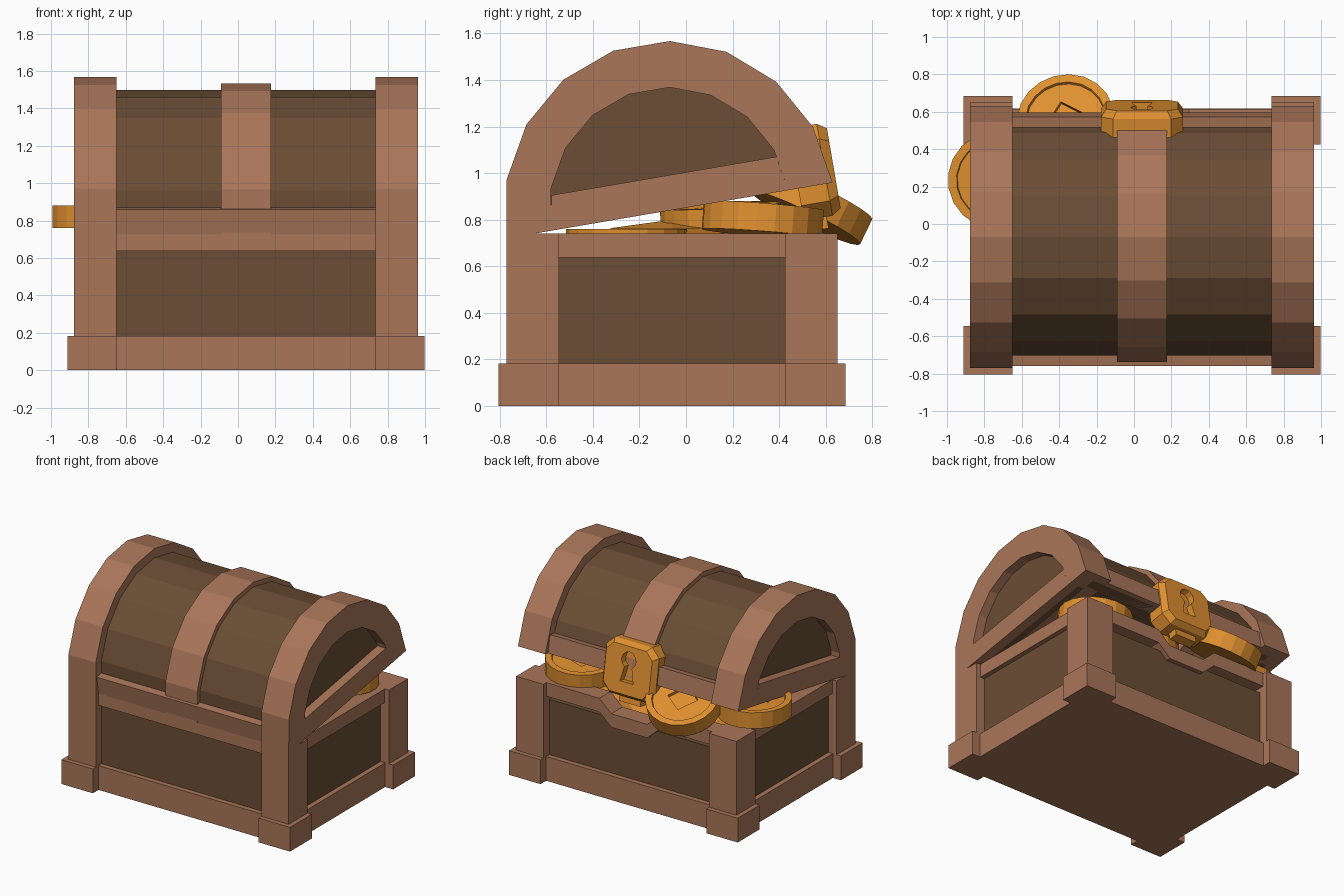
import bpy, bmesh
from math import sin, cos, pi, radians

if "Cube" in bpy.data.objects:
    bpy.data.objects.remove(bpy.data.objects["Cube"])


def material(name, rgb):
    m = bpy.data.materials.new(name)
    m.diffuse_color = (*rgb, 1)
    m.use_nodes = True
    m.node_tree.nodes["Principled BSDF"].inputs["Base Color"].default_value = m.diffuse_color
    return m


TRIM = material("light_wood", (0.40, 0.18, 0.10))
PANEL = material("dark_wood", (0.145, 0.075, 0.036))
GOLD = material("gold", (0.74, 0.28, 0.03))

CX, CY = 0.043, -0.06           # chest centre
HX, HY = 0.92, 0.71             # half size over the corner posts
TOP = 0.74                      # rim height
HINGE, TILT = (0, -0.77, 0.72), radians(9.7)


def loft(name, loops, mat, lid=False):
    """Skin equal-length point loops and cap both ends."""
    bm = bmesh.new()
    rings = [[bm.verts.new(p) for p in loop] for loop in loops]
    n = len(rings[0])
    for a, b in zip(rings, rings[1:]):
        for i in range(n):
            j = (i + 1) % n
            bm.faces.new((a[i], a[j], b[j], b[i]))
    bm.faces.new(rings[0])
    bm.faces.new(rings[-1])
    bmesh.ops.recalc_face_normals(bm, faces=bm.faces)
    me = bpy.data.meshes.new(name)
    bm.to_mesh(me)
    bm.free()
    me.materials.append(mat)
    ob = bpy.data.objects.new(name, me)
    bpy.context.collection.objects.link(ob)
    if lid:
        ob.location, ob.rotation_euler = HINGE, (TILT, 0, 0)
    return ob


def prism_x(name, pts, x0, x1, mat, lid=False):
    return loft(name, [[(x, y, z) for y, z in pts] for x in (x0, x1)], mat, lid)


def prism_y(name, pts, y0, y1, mat, lid=False):
    return loft(name, [[(x, y, z) for x, z in pts] for y in (y0, y1)], mat, lid)


def box(name, x, y, z, mat, lid=False):
    x, y = sorted(x), sorted(y)
    pts = [(y[0], z[0]), (y[1], z[0]), (y[1], z[1]), (y[0], z[1])]
    return prism_x(name, pts, x[0], x[1], mat, lid)


def arc(r):
    """Nine-sided half round of the lid, in hinge space."""
    return [(HY - r * cos(pi * i / 9), r * 1.025 * sin(pi * i / 9)) for i in range(10)]


def arch(r_out, r_in):
    return arc(r_out) + arc(r_in)[::-1]


# Corner posts and feet
for sx in (-1, 1):
    for sy in (-1, 1):
        box("corner_post", (CX + sx * HX, CX + sx * (HX - 0.228)),
            (CY + sy * HY, CY + sy * (HY - 0.225)), (0, TOP), TRIM)
        box("corner_foot", (CX + sx * (HX + 0.035), CX + sx * (HX - 0.228)),
            (CY + sy * (HY + 0.035), CY + sy * (HY - 0.225)), (0, 0.183), TRIM)

# Base slab, wall panels and side rails
box("base_slab", (CX - HX + 0.032, CX + HX - 0.032),
    (CY - HY + 0.032, CY + HY - 0.032), (0, 0.183), TRIM)
for s in (-1, 1):
    box("long_panel", (CX - 0.75, CX + 0.75),
        (CY + s * (HY - 0.07), CY + s * (HY - 0.16)), (0.15, 0.65 if s < 0 else 0.60), PANEL)
    box("side_panel", (CX + s * (HX - 0.07), CX + s * (HX - 0.16)),
        (CY - 0.55, CY + 0.55), (0.15, 0.65), PANEL)
    box("side_rail", (CX + s * (HX - 0.035), CX + s * (HX - 0.17)),
        (CY - 0.52, CY + 0.52), (0.637, TOP), TRIM)
box("front_rail", (CX - 0.72, CX + 0.72),
    (CY - HY + 0.035, CY - HY + 0.17), (0.637, TOP), TRIM)

# Back rail dipping in the middle to clear the lock
edge = [(-0.72, 0), (-0.25, 0), (-0.15, -0.09), (0.15, -0.09), (0.25, 0), (0.72, 0)]
prism_y("back_rail", [(CX + x, TOP + d) for x, d in edge] +
        [(CX + x, 0.637 + d) for x, d in edge[::-1]],
        CY + HY - 0.17, CY + HY - 0.035, TRIM)

# Lid: barrel, middle band and lower rails
prism_x("lid_barrel", arch(0.642, 0.57), CX - 0.80, CX + 0.80, PANEL, True)
prism_x("lid_band", arch(0.677, 0.60), CX - 0.133, CX + 0.133, TRIM, True)
for y in ((0.035, 0.15), (2 * HY - 0.15, 2 * HY - 0.035)):
    box("lid_rail", (CX - 0.72, CX + 0.72), y, (0, 0.135), TRIM, True)

# Lid ends: arch, bottom bar and recessed panel
for s in (-1, 1):
    outer, inner = CX + s * HX, CX + s * (HX - 0.228)
    prism_x("lid_end_arch", arch(HY, 0.516), outer, inner, TRIM, True)
    prism_x("lid_end_bar", [(HY - 0.516, 0), (HY + 0.516, 0),
                            (HY + 0.49, 0.15), (HY - 0.49, 0.15)],
            outer, inner, TRIM, True)
    prism_x("lid_end_panel", arc(0.54), outer - s * 0.07, outer - s * 0.12, PANEL, True)

# Lock plate with bevelled face and keyhole
def octagon(k):
    w, h, c = 0.22 * k, 0.20 * k, 0.065 * k
    pts = [(w - c, h), (w, h - c), (w, c - h), (w - c, -h)]
    return pts + [(-x, -z) for x, z in pts]


lock = loft("lock_plate", [[(CX + x, y, 0.06 + z) for x, z in octagon(k)]
                           for y, k in ((1.27, 1), (1.395, 1), (1.435, 0.87))], GOLD, True)
hole = [(0.06 * cos(a), 0.10 + 0.06 * sin(a))
        for a in (radians(-60 + 30 * i) for i in range(11))]
hole += [(-0.055, -0.06), (0.055, -0.06)]
cutter = prism_y("keyhole_cutter", [(CX + x, z + 0.035) for x, z in hole],
                 1.385, 1.50, GOLD, True)
cutter.hide_render = True
cutter.hide_set(True)
cutter.display_type = 'WIRE'
mod = lock.modifiers.new("keyhole", 'BOOLEAN')
mod.object = cutter
mod.operation = 'DIFFERENCE'
mod.solver = 'EXACT'
box("lock_tongue", (CX - 0.09, CX + 0.09), (1.30, 1.37), (-0.19, -0.1), GOLD, True)


# Coins with a raised rim and a sunken diamond
def coin(loc, rot):
    def ring(r, z, diamond=False):
        out = []
        for i in range(20):
            c, s = cos(pi * i / 10), sin(pi * i / 10)
            k = r / (abs(c) + abs(s)) if diamond else r
            out.append((k * c, k * s, z))
        return out
    ob = loft("coin", [ring(0.26, -0.06), ring(0.26, 0.06), ring(0.215, 0.06),
                       ring(0.21, 0.045), ring(0.11, 0.045, True),
                       ring(0.11, 0.02, True)], GOLD)
    ob.location = loc
    ob.rotation_euler = [radians(a) for a in rot]


coin((-0.735, 0.235, 0.82), (0, 0, 10))
coin((0.63, 0.33, 0.80), (-5, 0, 30))
coin((-0.36, 0.54, 0.861), (-26.6, 0, 15))
coin((-0.42, -0.255, 0.70), (0, 0, 0))
coin((0.42, -0.255, 0.70), (0, 0, 20))
coin((0.05, 0.15, 0.80), (4, 0, 40))

# Gold heap inside the chest
bm = bmesh.new()
bmesh.ops.create_icosphere(bm, subdivisions=2, radius=1)
for v in bm.verts:
    v.co = (CX + v.co.x * 0.72, CY + v.co.y * 0.52, 0.56 + v.co.z * 0.24)
me = bpy.data.meshes.new("gold_heap")
bm.to_mesh(me)
bm.free()
me.materials.append(GOLD)
bpy.context.collection.objects.link(bpy.data.objects.new("gold_heap", me))
